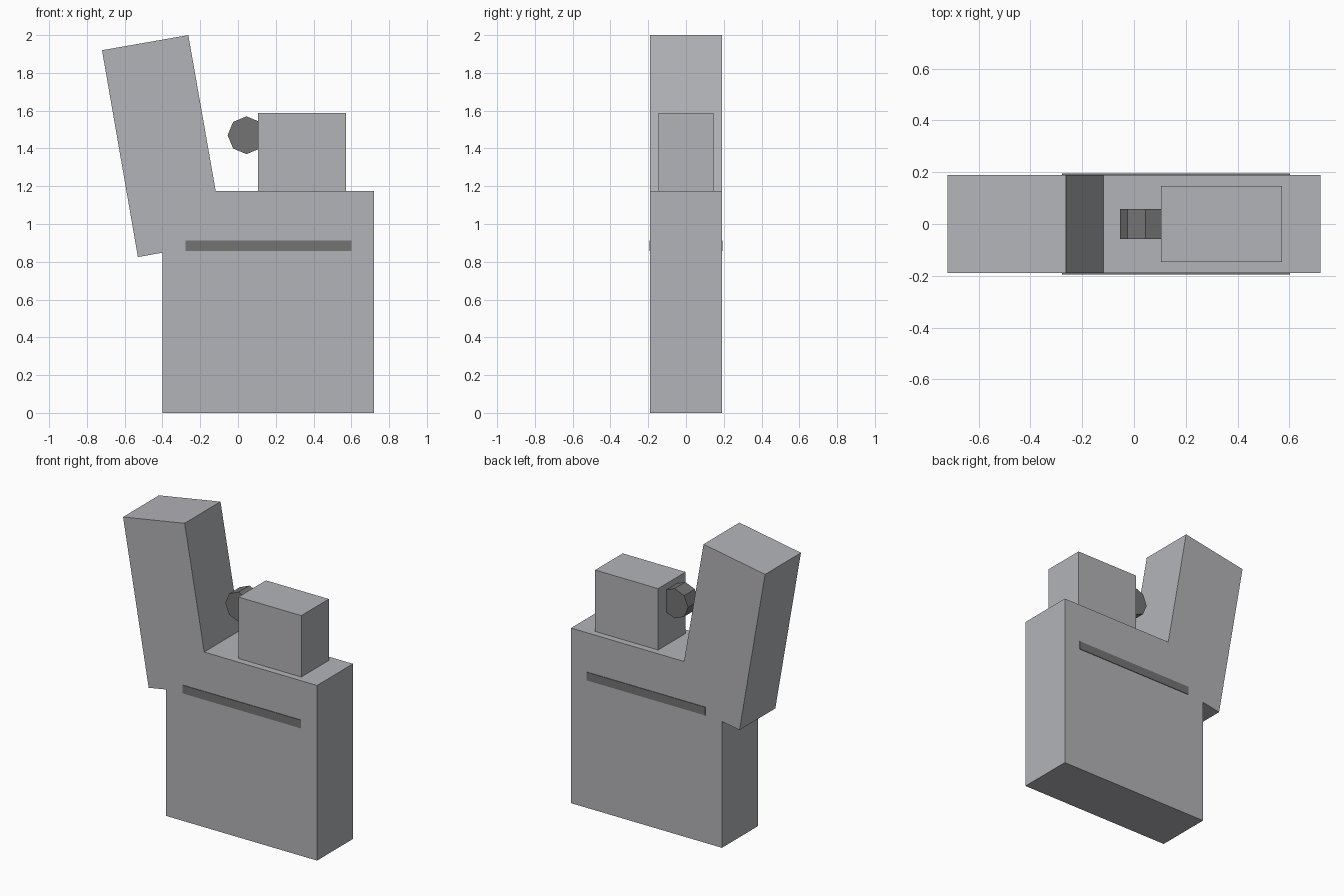
import bpy, bmesh, math

if "Cube" in bpy.data.objects:
    bpy.data.objects.remove(bpy.data.objects["Cube"])


def material(name, rgb):
    m = bpy.data.materials.new(name)
    m.diffuse_color = (*rgb, 1.0)
    m.use_nodes = True
    m.node_tree.nodes["Principled BSDF"].inputs["Base Color"].default_value = m.diffuse_color
    return m


silver = material("silver", (0.45, 0.455, 0.48))
dark = material("dark_grey", (0.175, 0.175, 0.178))


def prism(name, profile, y0, y1, mat):
    """Extrude an x-z profile from y0 to y1."""
    bm = bmesh.new()
    face = bm.faces.new([bm.verts.new((x, y0, z)) for x, z in profile])
    new = bmesh.ops.extrude_face_region(bm, geom=[face])["geom"]
    verts = [g for g in new if isinstance(g, bmesh.types.BMVert)]
    bmesh.ops.translate(bm, verts=verts, vec=(0, y1 - y0, 0))
    bmesh.ops.recalc_face_normals(bm, faces=bm.faces)
    mesh = bpy.data.meshes.new(name)
    bm.to_mesh(mesh)
    bm.free()
    mesh.materials.append(mat)
    obj = bpy.data.objects.new(name, mesh)
    bpy.context.collection.objects.link(obj)
    return obj


def rect(x0, x1, z0, z1):
    return [(x0, z0), (x1, z0), (x1, z1), (x0, z1)]


HALF = 0.19

# Case: upright body with the opened lid leaning back, one flush outline
prism("case_and_lid",
      [(-0.40, 0), (0.72, 0), (0.72, 1.175), (-0.118, 1.175),
       (-0.263, 2.0), (-0.72, 1.92), (-0.53, 0.825), (-0.40, 0.848)],
      -HALF, HALF, silver)

# Chimney around the wick
prism("chimney", rect(0.105, 0.572, 1.175, 1.587), -0.146, 0.146, silver)

# Octagonal spark wheel, half sunk into the chimney
wheel = [(0.045 + 0.10 * math.cos(i * math.pi / 4),
          1.47 + 0.10 * math.sin(i * math.pi / 4)) for i in range(8)]
prism("spark_wheel", wheel, -0.057, 0.057, dark)

# Seam plates on front and back
for name, side in (("front_seam", -1), ("back_seam", 1)):
    prism(name, rect(-0.277, 0.602, 0.857, 0.912),
          side * HALF, side * (HALF + 0.004), dark)
